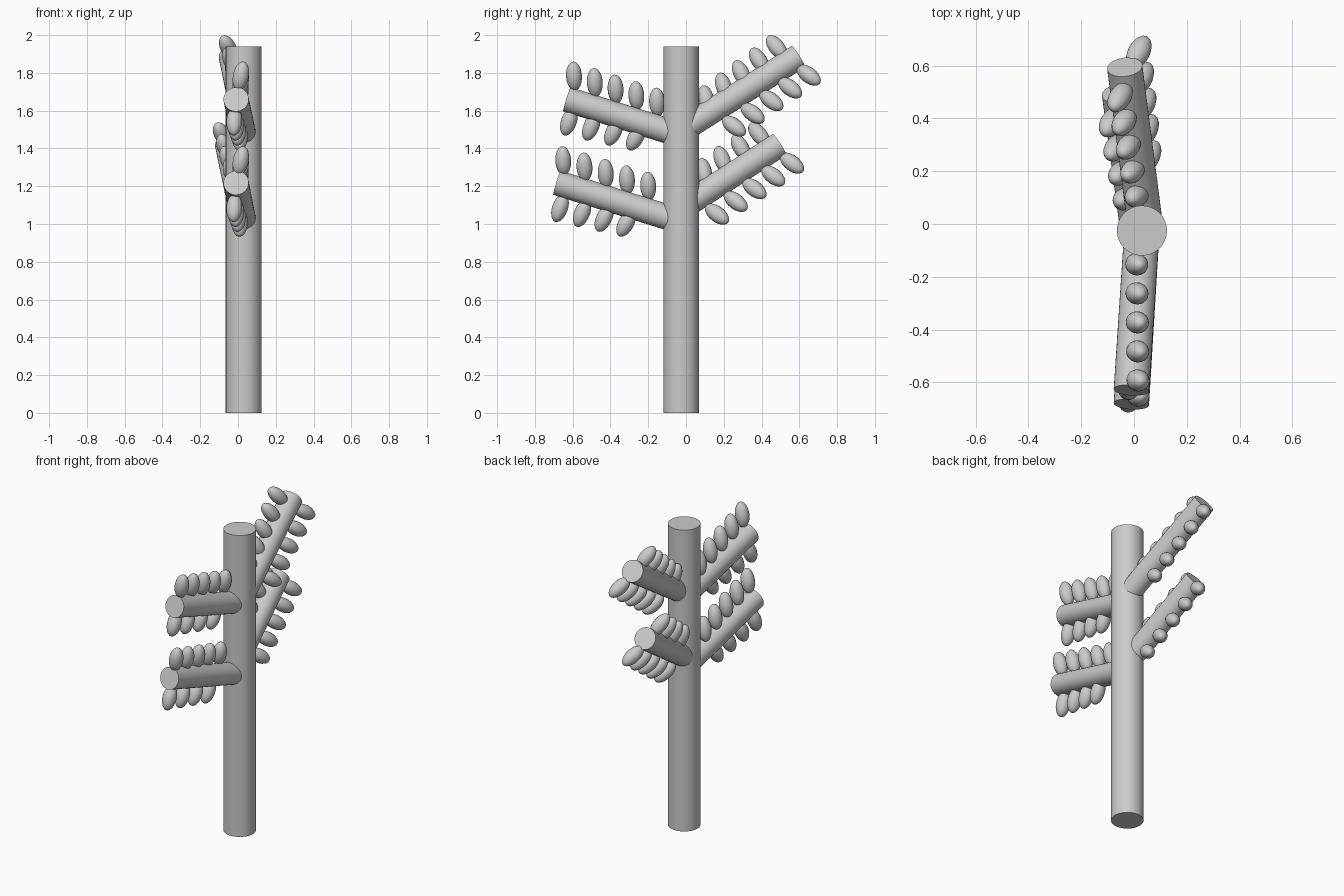
import bpy, math
from mathutils import Vector

if "Cube" in bpy.data.objects:
    bpy.data.objects.remove(bpy.data.objects["Cube"])


def smooth(obj):
    bpy.ops.object.select_all(action='DESELECT')
    obj.select_set(True)
    bpy.context.view_layer.objects.active = obj
    bpy.ops.object.shade_smooth_by_angle(angle=math.radians(40))


def rod(name, a, b, r):
    a, b = Vector(a), Vector(b)
    d = b - a
    bpy.ops.mesh.primitive_cylinder_add(vertices=32, radius=r, depth=d.length, location=(a + b) / 2)
    o = bpy.context.object
    o.name = name
    o.rotation_euler = d.to_track_quat('Z', 'Y').to_euler()
    smooth(o)


def leaf_row(name, tip, root, count, dir_tip, dir_root):
    # evenly spaced egg-shaped leaves from the branch tip towards the trunk
    tip, root = Vector(tip), Vector(root)
    for i in range(count):
        t = i / (count - 1)
        d = Vector(dir_tip).lerp(Vector(dir_root), t)
        bpy.ops.mesh.primitive_uv_sphere_add(segments=20, ring_count=12, radius=1,
                                             location=tip.lerp(root, t))
        o = bpy.context.object
        o.name = f"{name}_{i + 1}"
        o.scale = (0.042, 0.042, 0.078)
        o.rotation_euler = d.to_track_quat('Z', 'Y').to_euler()
        smooth(o)


# trunk
rod("trunk", (0.03, -0.025, 0), (0.03, -0.025, 1.94), 0.095)

# branches
R = 0.067
rod("front_upper_branch", (0.03, -0.025, 1.47), (-0.01, -0.63, 1.66), R)
rod("front_lower_branch", (0.03, -0.025, 1.013), (-0.01, -0.683, 1.218), R)
rod("back_upper_branch", (0.045, -0.025, 1.495), (-0.035, 0.595, 1.886), R)
rod("back_lower_branch", (0.015, -0.025, 1.085), (-0.055, 0.495, 1.42), R)

# front leaves
up, down = (0.2, -0.06, 1), (-0.05, -0.35, -1)
leaf_row("front_upper_top_leaf", (0.015, -0.593, 1.783), (0.01, -0.153, 1.645), 5, up, up)
leaf_row("front_upper_under_leaf", (-0.02, -0.62, 1.543), (0.01, -0.265, 1.46), 4, down, (-0.05, -0.55, -1))
leaf_row("front_lower_top_leaf", (0.015, -0.65, 1.335), (0.01, -0.20, 1.20), 5, up, up)
leaf_row("front_lower_under_leaf", (-0.02, -0.667, 1.085), (0.01, -0.317, 1.004), 4, down, (-0.05, -0.55, -1))

# back leaves
up_tip, up_root, out = (-0.4, -0.65, 0.8), (-0.3, -0.2, 1), (0.4, 0.78, -0.6)
leaf_row("back_upper_top_leaf", (-0.053, 0.48, 1.936), (0.01, 0.106, 1.66), 5, up_tip, up_root)
leaf_row("back_upper_under_leaf", (0.018, 0.65, 1.788), (0.055, 0.254, 1.518), 5, out, out)
leaf_row("back_lower_top_leaf", (-0.085, 0.386, 1.475), (-0.035, 0.095, 1.274), 4, up_tip, up_root)
leaf_row("back_lower_under_leaf", (-0.015, 0.561, 1.322), (0.035, 0.164, 1.052), 5, out, out)
